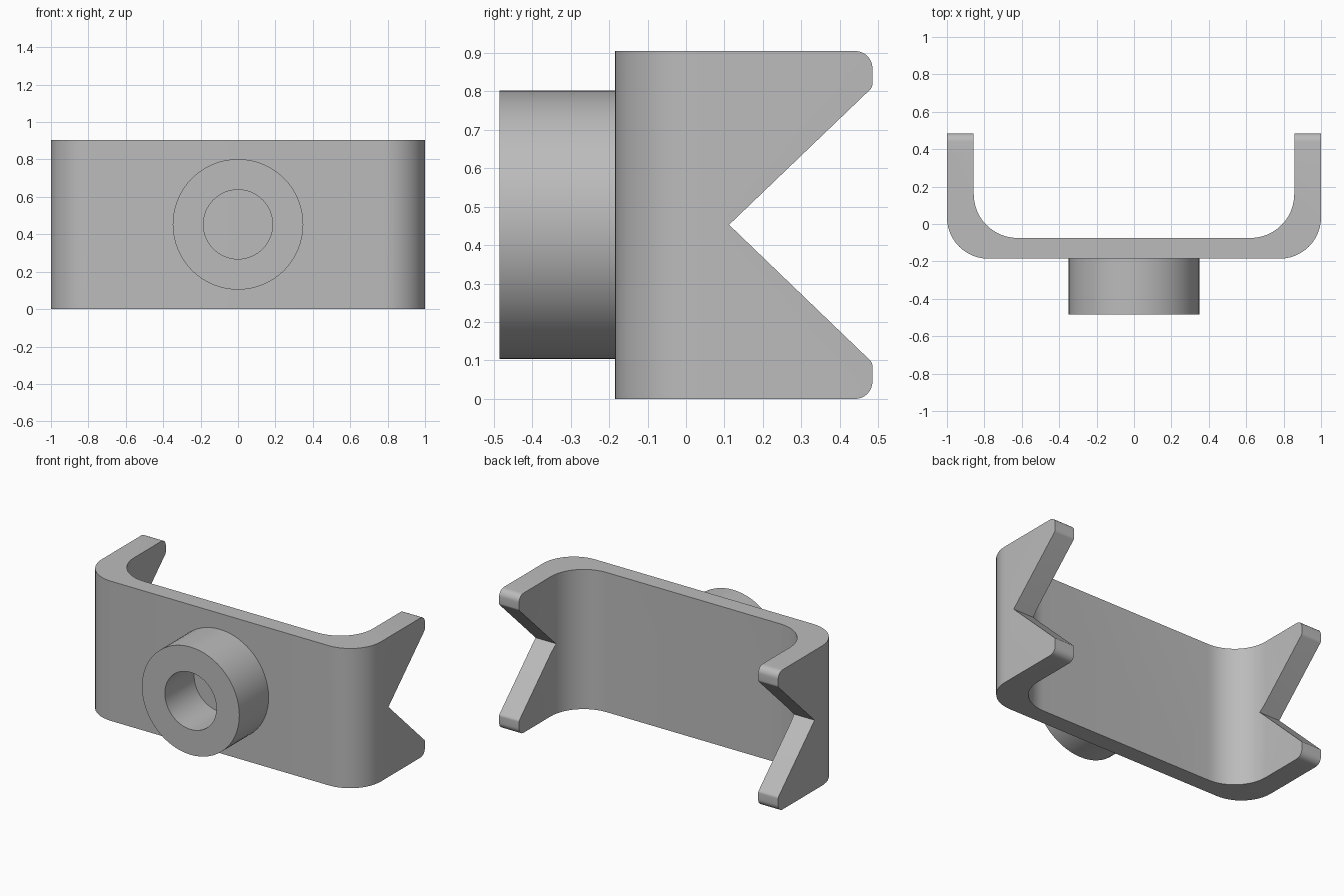
import bpy, bmesh, math
from mathutils import Vector

if "Cube" in bpy.data.objects:
    bpy.data.objects.remove(bpy.data.objects["Cube"])

grey = bpy.data.materials.new("plain grey")
grey.diffuse_color = (0.5, 0.5, 0.5, 1)
grey.use_nodes = True
grey.node_tree.nodes["Principled BSDF"].inputs["Base Color"].default_value = grey.diffuse_color


def arc(cx, cy, r, a0, a1, n=12):
    """Points along an arc, angles in degrees."""
    return [(cx + r * math.cos(math.radians(a0 + (a1 - a0) * i / n)),
             cy + r * math.sin(math.radians(a0 + (a1 - a0) * i / n))) for i in range(n + 1)]


def prism(name, points, offset):
    """Extrude a closed 3D outline along an offset."""
    bm = bmesh.new()
    face = bm.faces.new([bm.verts.new(p) for p in points])
    new = bmesh.ops.extrude_face_region(bm, geom=[face])["geom"]
    bmesh.ops.translate(bm, vec=Vector(offset),
                        verts=[v for v in new if isinstance(v, bmesh.types.BMVert)])
    bmesh.ops.recalc_face_normals(bm, faces=bm.faces)
    return make(name, bm)


def make(name, bm):
    mesh = bpy.data.meshes.new(name)
    bm.to_mesh(mesh)
    bm.free()
    mesh.materials.append(grey)
    obj = bpy.data.objects.new(name, mesh)
    bpy.context.collection.objects.link(obj)
    return obj


def smooth(obj):
    bpy.ops.object.select_all(action='DESELECT')
    obj.select_set(True)
    bpy.context.view_layer.objects.active = obj
    bpy.ops.object.shade_smooth_by_angle(angle=math.radians(30))


H, MID, BACK = 0.905, 0.453, 0.485

# U-shaped bracket: right half of the plan outline, then its mirror
outer = arc(0.78, 0.035, 0.22, -90, 0) + [(1.0, BACK)]
inner = [(0.857, BACK)] + arc(0.622, 0.16, 0.235, 0, -90)
half = outer + inner
plan = half + [(-x, y) for x, y in reversed(half)]
bracket = prism("bracket", [(x, y, 0) for x, y in plan], (0, 0, H))

# Side outline with the V notch and rounded arm tips
low = arc(BACK - 0.045, 0.045, 0.045, -90, 0, 8) + arc(BACK - 0.02, 0.086, 0.02, 0, 45, 3)
side = [(-0.3, 0)] + low + [(0.112, MID)] + [(y, H - z) for y, z in reversed(low)] + [(-0.3, H)]
cutter = prism("notch_cutter", [(-1.2, y, z) for y, z in side], (2.4, 0, 0))
cut = bracket.modifiers.new("notch", 'BOOLEAN')
cut.operation, cut.solver, cut.object = 'INTERSECT', 'EXACT', cutter
bpy.context.view_layer.objects.active = bracket
bpy.ops.object.modifier_apply(modifier="notch")
bpy.data.objects.remove(cutter)
smooth(bracket)

# Round boss with a blind bore, spun from its section
bm = bmesh.new()
N = 64
section = [(0.185, -0.18), (0.185, -0.485), (0.349, -0.485), (0.349, -0.18)]
rings = [[bm.verts.new((r * math.cos(t), y, MID + r * math.sin(t)))
          for t in (2 * math.pi * i / N for i in range(N))] for r, y in section]
for k in range(4):
    a, b = rings[k], rings[(k + 1) % 4]
    for i in range(N):
        j = (i + 1) % N
        bm.faces.new((a[i], a[j], b[j], b[i]))
bmesh.ops.recalc_face_normals(bm, faces=bm.faces)
smooth(make("boss", bm))
